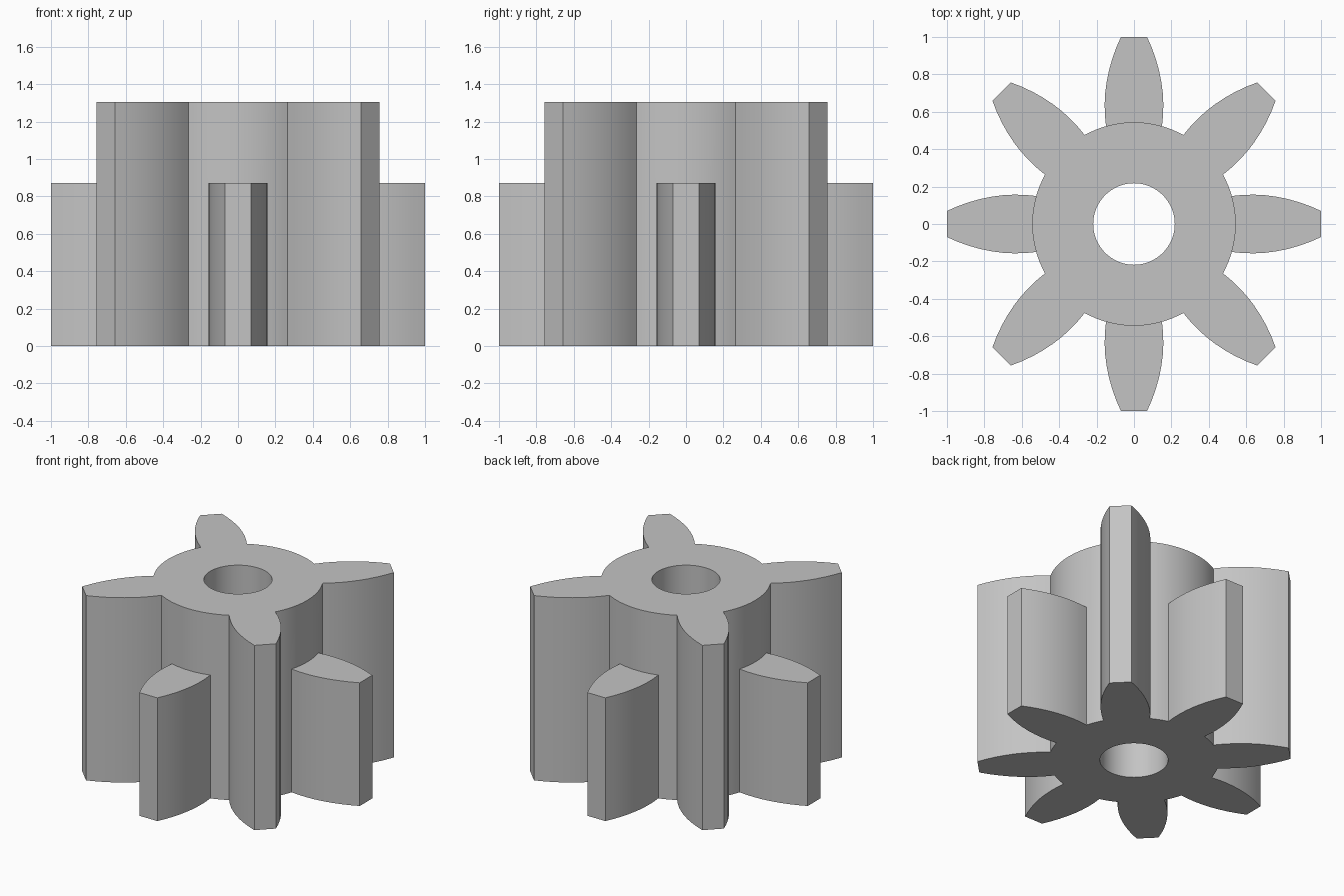
import bpy, bmesh
from math import sin, cos, pi, atan2, hypot, radians

if "Cube" in bpy.data.objects:
    bpy.data.objects.remove(bpy.data.objects["Cube"], do_unlink=True)

TEETH = 8
LOW, HIGH = 0.87, 1.305        # short teeth and full height
BORE = 0.218
ROOT = 0.523                   # distance of the tooth root along its axis
BASE_STEPS, GAP_STEPS, FLANK_STEPS = 6, 4, 8


def half_width(r):
    """Bulging flank of a tooth."""
    return 0.157 - 0.635 * (r - 0.63) ** 2


hub_radius = hypot(ROOT, half_width(ROOT))
half_angle = atan2(half_width(ROOT), ROOT)
pitch = 2 * pi / TEETH

bm = bmesh.new()


def polar(r, a):
    return bm.verts.new((r * cos(a), r * sin(a), 0))


# Hub ring, divided so that every tooth root lands on ring points
angles = []
for t in range(TEETH):
    start = t * pitch - half_angle
    angles += [start + 2 * half_angle * i / BASE_STEPS for i in range(BASE_STEPS)]
    gap = pitch - 2 * half_angle
    angles += [start + 2 * half_angle + gap * i / GAP_STEPS for i in range(GAP_STEPS)]
inner = [polar(BORE, a) for a in angles]
outer = [polar(hub_radius, a) for a in angles]
n = len(angles)
plan, tall = [], []
for i in range(n):
    j = (i + 1) % n
    face = bm.faces.new((inner[i], outer[i], outer[j], inner[j]))
    plan.append(face)
    tall.append(face)

# Teeth: diagonal ones are tall, the others are short
for t in range(TEETH):
    first = t * (BASE_STEPS + GAP_STEPS)
    base = outer[first:first + BASE_STEPS + 1]
    a = t * pitch
    flanks = []
    for side in (-1, 1):
        pts = []
        for i in range(1, FLANK_STEPS + 1):
            r = ROOT + (1 - ROOT) * i / FLANK_STEPS
            w = side * half_width(r)
            pts.append(bm.verts.new((r * cos(a) - w * sin(a), r * sin(a) + w * cos(a), 0)))
        flanks.append(pts)
    face = bm.faces.new(base[::-1] + flanks[0] + flanks[1][::-1])
    plan.append(face)
    if t % 2:
        tall.append(face)


def raise_faces(faces, height, keep):
    """Extrude faces upward and return the new caps."""
    result = bmesh.ops.extrude_face_region(bm, geom=faces, use_keep_orig=keep)["geom"]
    for v in result:
        if isinstance(v, bmesh.types.BMVert):
            v.co.z += height
    if not keep:
        rest = [f for f in faces if f.is_valid]
        if rest:
            bmesh.ops.delete(bm, geom=rest, context='FACES')


# Common lower body, then the hub and tall teeth
bm.faces.ensure_lookup_table()
tall_centres = {(round(c.x, 3), round(c.y, 3)) for c in (f.calc_center_median() for f in tall)}
raise_faces(plan, LOW, True)
caps = []
for f in bm.faces:
    c = f.calc_center_median()
    if c.z > LOW - 0.001 and (round(c.x, 3), round(c.y, 3)) in tall_centres:
        caps.append(f)
raise_faces(caps, HIGH - LOW, False)
bmesh.ops.recalc_face_normals(bm, faces=bm.faces[:])

mesh = bpy.data.meshes.new("gear")
bm.to_mesh(mesh)
bm.free()
gear = bpy.data.objects.new("gear", mesh)
bpy.context.collection.objects.link(gear)

# Plain grey material
grey = bpy.data.materials.new("light_grey")
grey.use_nodes = True
color = (0.55, 0.55, 0.55, 1)
grey.diffuse_color = color
grey.node_tree.nodes["Principled BSDF"].inputs["Base Color"].default_value = color
mesh.materials.append(grey)

# Smooth curved walls, sharp rims
bpy.ops.object.select_all(action='DESELECT')
gear.select_set(True)
bpy.context.view_layer.objects.active = gear
bpy.ops.object.shade_smooth_by_angle(angle=radians(30))
